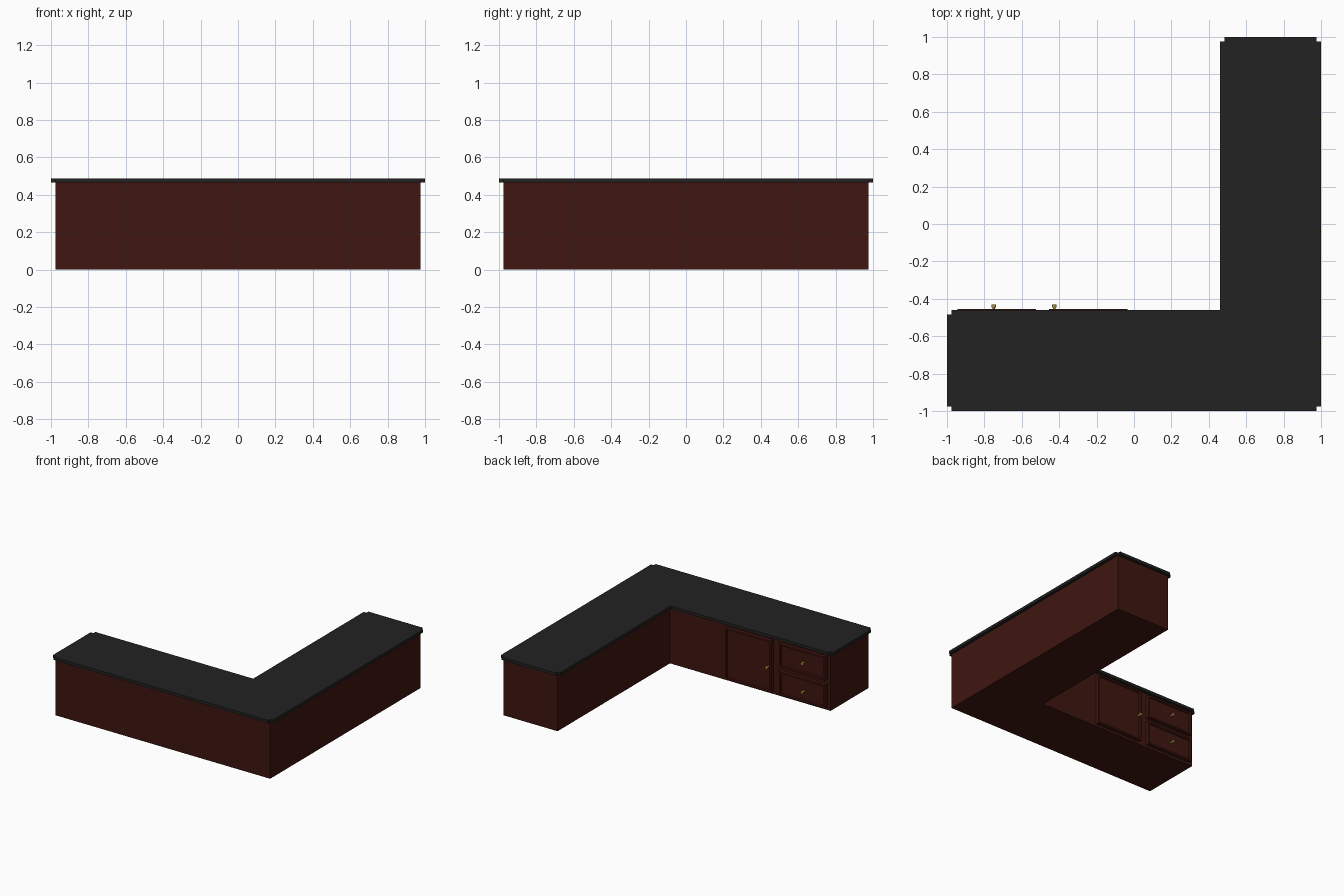
import bpy, bmesh, math
from mathutils import Matrix

if "Cube" in bpy.data.objects:
    bpy.data.objects.remove(bpy.data.objects["Cube"])


def material(name, color):
    m = bpy.data.materials.new(name)
    m.diffuse_color = (*color, 1)
    m.use_nodes = True
    m.node_tree.nodes["Principled BSDF"].inputs["Base Color"].default_value = m.diffuse_color
    return m


WOOD = material("dark_wood", (0.05, 0.008, 0.005))
STONE = material("black_stone", (0.016, 0.016, 0.016))
BRASS = material("brass", (0.4, 0.28, 0.05))


def finish(bm, name, mat):
    bmesh.ops.recalc_face_normals(bm, faces=bm.faces)
    me = bpy.data.meshes.new(name)
    bm.to_mesh(me)
    bm.free()
    me.materials.append(mat)
    ob = bpy.data.objects.new(name, me)
    bpy.context.collection.objects.link(ob)
    return ob


def prism(bm, outline, z0, z1):
    face = bm.faces.new([bm.verts.new((x, y, z0)) for x, y in outline])
    up = bmesh.ops.extrude_face_region(bm, geom=[face])["geom"]
    bmesh.ops.translate(bm, vec=(0, 0, z1 - z0),
                        verts=[v for v in up if isinstance(v, bmesh.types.BMVert)])


def box(bm, x, y, z):
    prism(bm, [(x[0], y[0]), (x[1], y[0]), (x[1], y[1]), (x[0], y[1])], *z)


# L-shaped footprint, counter-clockwise
B, N = 0.975, 0.485
L = [(-B, -B), (B, -B), (B, B), (N, B), (N, -N), (-B, -N)]
H, TOP, LIP = 0.465, 0.488, 0.025

# Cabinet body
bm = bmesh.new()
prism(bm, L, 0, H)
finish(bm, "cabinet_body", WOOD)

# Countertop: each side pushed out by the lip, leaving notched outer corners
bm = bmesh.new()
prism(bm, L, H, TOP)
bmesh.ops.recalc_face_normals(bm, faces=bm.faces)
sides = [f for f in bm.faces if abs(f.normal.z) < 0.5]
moves = [(f, f.normal * LIP) for f in sides]
for f, move in moves:
    out = bmesh.ops.extrude_discrete_faces(bm, faces=[f])["faces"][0]
    bmesh.ops.translate(bm, vec=move, verts=out.verts)
finish(bm, "countertop", STONE)


# Door and drawer fronts with a recessed panel, facing the inside of the L
def front(name, x, z):
    bm = bmesh.new()
    box(bm, x, (-N, -0.455), z)
    bmesh.ops.recalc_face_normals(bm, faces=bm.faces)
    face = max(bm.faces, key=lambda f: f.normal.y)
    bmesh.ops.inset_region(bm, faces=[face], thickness=0.02)
    bmesh.ops.inset_region(bm, faces=[face], thickness=0.006, depth=-0.01)
    finish(bm, name, WOOD)


front("upper_drawer", (-0.945, -0.525), (0.25, 0.445))
front("lower_drawer", (-0.945, -0.525), (0.02, 0.215))
front("door", (-0.455, -0.035), (0.02, 0.445))


# Knobs: short stem and wider head
def knob(name, x, z):
    bm = bmesh.new()
    for r, y0, y1 in ((0.006, -0.47, -0.444), (0.012, -0.447, -0.43)):
        m = (Matrix.Translation((x, (y0 + y1) / 2, z))
             @ Matrix.Rotation(math.pi / 2, 4, 'X'))
        bmesh.ops.create_cone(bm, cap_ends=True, segments=12, radius1=r,
                              radius2=r, depth=y1 - y0, matrix=m)
    finish(bm, name, BRASS)


knob("upper_drawer_knob", -0.75, 0.347)
knob("lower_drawer_knob", -0.75, 0.112)
knob("door_knob", -0.427, 0.228)
